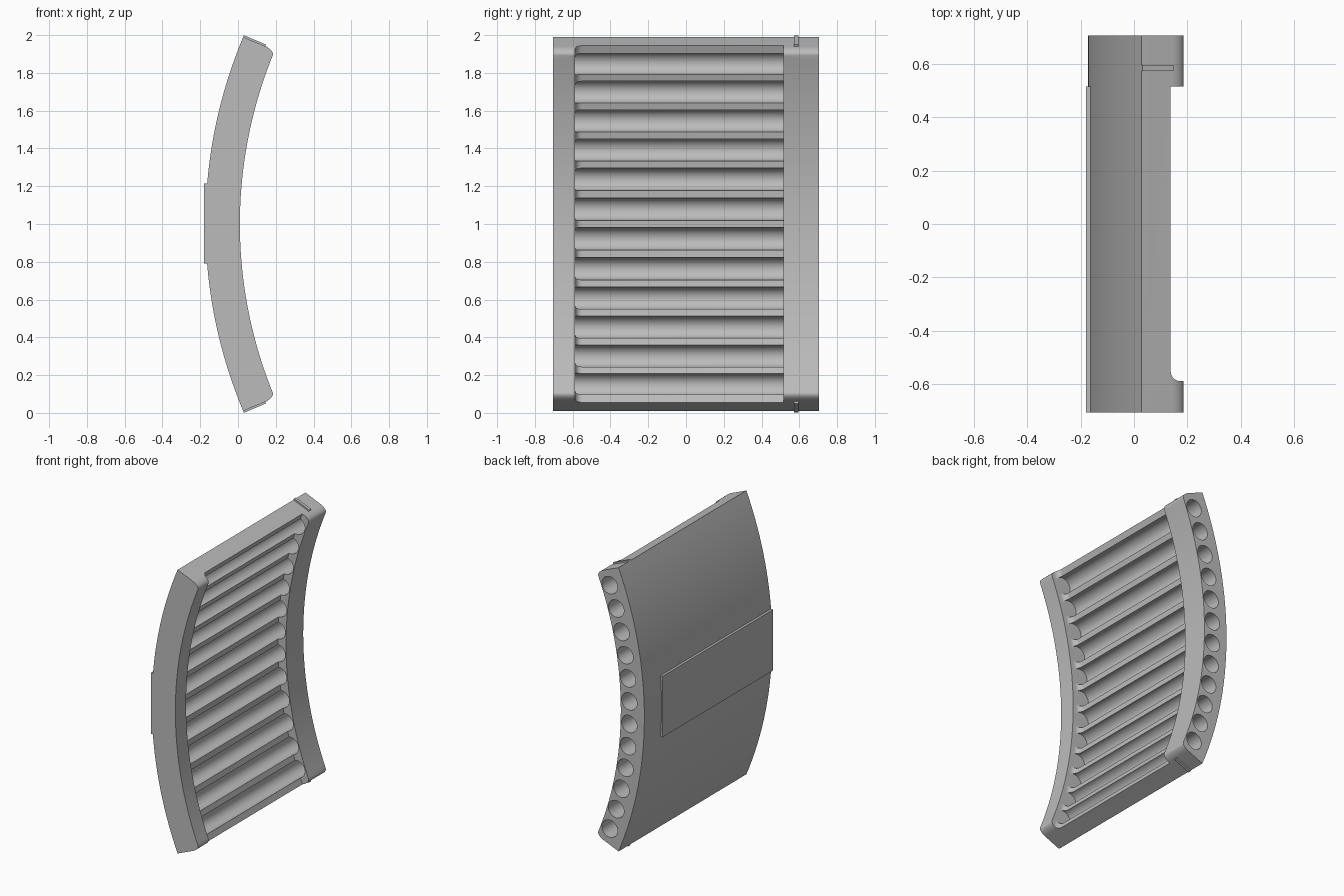
import bpy, bmesh, math
from mathutils import Vector

if "Cube" in bpy.data.objects:
    bpy.data.objects.remove(bpy.data.objects["Cube"])

CX = 2.386                       # x of the arc centre
R_OUT, R_IN, R_LAND = 2.558, 2.376, 2.439
END = math.radians(22.77)        # half angle of the curved panel
HALF_Y = 0.705
STEPS = 64

grey = bpy.data.materials.new("light grey")
grey.use_nodes = True
grey.diffuse_color = (0.5, 0.5, 0.5, 1)
grey.node_tree.nodes["Principled BSDF"].inputs["Base Color"].default_value = (0.5, 0.5, 0.5, 1)


def polar(r, a, y=0):
    return Vector((CX - r * math.cos(a), y, 1 + r * math.sin(a)))


def finish(name, bm):
    bmesh.ops.recalc_face_normals(bm, faces=bm.faces)
    mesh = bpy.data.meshes.new(name)
    bm.to_mesh(mesh)
    bm.free()
    mesh.materials.append(grey)
    obj = bpy.data.objects.new(name, mesh)
    bpy.context.collection.objects.link(obj)
    return obj


def extrude_y(bm, outline, y0, y1):
    """Closed prism from an xz outline."""
    face = bm.faces.new([bm.verts.new((p.x, y0, p.z)) for p in outline])
    out = bmesh.ops.extrude_face_region(bm, geom=[face])
    moved = [v for v in out["geom"] if isinstance(v, bmesh.types.BMVert)]
    bmesh.ops.translate(bm, verts=moved, vec=(0, y1 - y0, 0))


def arc(r, half, n=STEPS):
    return [polar(r, half * (2 * i / n - 1)) for i in range(n + 1)]


def cut(target, cutter):
    cutter.hide_render = True
    mod = target.modifiers.new("cut", "BOOLEAN")
    mod.operation, mod.solver, mod.object = "DIFFERENCE", "EXACT", cutter
    bpy.context.view_layer.objects.active = target
    bpy.ops.object.modifier_apply(modifier=mod.name)
    bpy.data.objects.remove(cutter)


# Curved panel with rounded inner ends
bm = bmesh.new()
extrude_y(bm, arc(R_OUT, END) + arc(R_IN, END)[::-1], -HALF_Y, HALF_Y)
corners = [polar(R_IN, s * END) for s in (-1, 1)]
edges = [e for e in bm.edges if any(
    all((Vector((v.co.x, 0, v.co.z)) - c).length < 1e-4 for v in e.verts) for c in corners)]
bmesh.ops.bevel(bm, geom=edges, offset=0.055, segments=8, profile=0.5,
                affect="EDGES", clamp_overlap=False)
panel = finish("curved_panel", bm)

# Recess between the two side rims, with a cove along the front rim
COVE = 0.037
profile = [(R_LAND, 0.515), (R_IN - 0.1, 0.515), (R_IN - 0.1, -0.587), (R_LAND - COVE, -0.587)]
for i in range(1, 9):
    t = i / 8 * math.pi / 2
    profile.append((R_LAND - COVE + COVE * math.sin(t), -0.55 - COVE * math.cos(t)))
bm = bmesh.new()
rings = []
for i in range(STEPS + 1):
    a = END * 1.1 * (2 * i / STEPS - 1)
    rings.append([bm.verts.new(polar(r, a, y)) for r, y in profile])
for p, q in zip(rings, rings[1:]):
    for j in range(len(p)):
        k = (j + 1) % len(p)
        bm.faces.new((p[j], p[k], q[k], q[j]))
bm.faces.new(rings[0])
bm.faces.new(rings[-1])
cut(panel, finish("recess_cutter", bm))

# Twelve round channels, open through the back rim
bm = bmesh.new()
for i in range(12):
    c = polar(2.443, math.radians(3.7 * (i - 5.5)))
    ring = [c + 0.06 * Vector((math.cos(k * math.tau / 32), 0, math.sin(k * math.tau / 32)))
            for k in range(32)]
    extrude_y(bm, ring, -0.587, HALF_Y + 0.1)
cut(panel, finish("channel_cutter", bm))

# Flat mounting pad on the outer side
bm = bmesh.new()
extrude_y(bm, [Vector((x, 0, z)) for x, z in
               ((-0.18, 0.79), (-0.18, 1.215), (-0.15, 1.215), (-0.15, 0.79))], -HALF_Y, 0.515)
finish("mounting_pad", bm)

# Thin locating ribs on both end faces
for name, s in (("top_rib", 1), ("bottom_rib", -1)):
    bm = bmesh.new()
    lift = Vector((math.sin(END), 0, s * math.cos(END))) * 0.01
    a, b = polar(R_OUT, s * END), polar(R_OUT - 0.127, s * END)
    extrude_y(bm, [a - lift, b - lift, b + lift, a + lift], 0.573, 0.595)
    finish(name, bm)

# Smooth curved surfaces, crisp edges
bpy.ops.object.select_all(action="DESELECT")
panel.select_set(True)
bpy.context.view_layer.objects.active = panel
bpy.ops.object.shade_smooth_by_angle(angle=math.radians(30))
